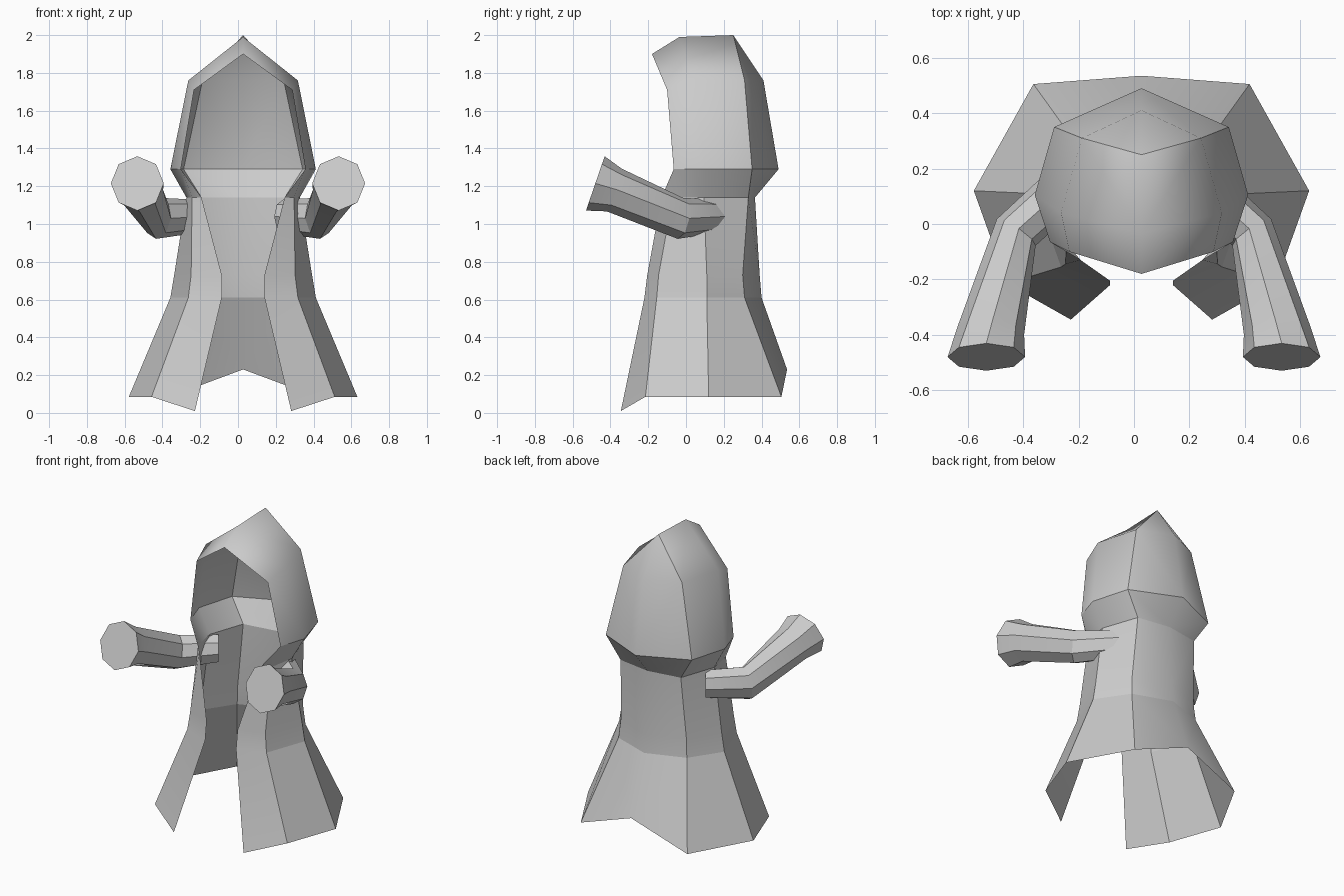
import bpy, bmesh, math
from mathutils import Vector

cube = bpy.data.objects.get("Cube")
if cube:
    bpy.data.objects.remove(cube, do_unlink=True)

cloth = bpy.data.materials.new("grey cloth")
cloth.use_nodes = True
GREY = (0.6, 0.6, 0.6, 1)
cloth.diffuse_color = GREY
cloth.node_tree.nodes["Principled BSDF"].inputs["Base Color"].default_value = GREY


def loft(name, rows, centre_x=0.0, closed=False, smooth=30):
    """Skin rows of points, then mirror the half across centre_x."""
    bm = bmesh.new()
    grid = [[bm.verts.new(p) for p in row] for row in rows]
    for low, high in zip(grid, grid[1:]):
        n = len(low)
        for i in range(n if closed else n - 1):
            j = (i + 1) % n
            bm.faces.new((low[i], low[j], high[j], high[i]))
    if closed:
        bm.faces.new(grid[0])
        bm.faces.new(grid[-1])
    bmesh.ops.remove_doubles(bm, verts=bm.verts, dist=0.0005)
    bmesh.ops.recalc_face_normals(bm, faces=bm.faces)
    mesh = bpy.data.meshes.new(name)
    bm.to_mesh(mesh)
    bm.free()
    mesh.materials.append(cloth)
    obj = bpy.data.objects.new(name, mesh)
    bpy.context.collection.objects.link(obj)
    obj.location.x = centre_x
    mirror = obj.modifiers.new("Mirror", 'MIRROR')
    mirror.use_clip = True
    bpy.ops.object.select_all(action='DESELECT')
    obj.select_set(True)
    bpy.context.view_layer.objects.active = obj
    bpy.ops.object.shade_smooth_by_angle(angle=math.radians(smooth))
    return obj


def ring(z, *xy):
    return [(x, y, z) for x, y in xy]


MID = 0.027

# Robe: half rings from the back seam round to the open front edge
hem = [(0, .535, .23), (.39, .505, .085), (.605, .12, .085), (.485, -.215, .085), (.255, -.345, .01)]
waist_low = ring(.61, (0, .40), (.25, .31), (.385, .11), (.29, -.155), (.113, -.22))
waist_high = ring(.73, (0, .39), (.24, .30), (.365, .11), (.275, -.145), (.113, -.205))
neck = ring(1.14, (0, .365), (.22, .33), (.30, .095), (.27, -.07), (.22, -.13))
loft("robe", [hem, waist_low, waist_high, neck], MID, smooth=12)

# Hood: flares out from the neck, then closes to a ridge with a projecting brim
hood_base = ring(1.29, (0, .49), (.315, .35), (.385, .105), (.33, -.065), (.33, -.065))
loft("hood_collar", [neck, hood_base], MID)
hood_top = [(0, .41, 1.76), (.215, .31, 1.76), (.29, .04, 1.76), (.26, -.10, 1.71)]
ridge = [(0, .25, 2.0), (0, .25, 2.0), (0, -.035, 1.99), (0, -.18, 1.9)]
loft("hood", [hood_base[:4], hood_top, ridge], MID, smooth=45)

# Sleeves: octagonal tubes bent at the elbow, with flared closed cuffs
sections = [  # centre, direction, half width, half height
    ((.24, .14, 1.04), (.8, -.55, 0), .085, .09),
    ((.425, -.03, 1.03), (.55, -.8, .15), .085, .11),
    ((.515, -.38, 1.18), (.15, -.93, .33), .12, .12),
    ((.533, -.48, 1.215), (0, -.945, .325), .14, .152),
]
rows = []
for centre, direction, wide, tall in sections:
    d = Vector(direction).normalized()
    side = d.cross(Vector((0, 0, 1))).normalized()
    up = side.cross(d)
    angles = [math.tau * k / 8 for k in range(8)]
    rows.append([Vector(centre) + side * wide * math.cos(a) + up * tall * math.sin(a) for a in angles])
loft("sleeves", rows, closed=True, smooth=20)
